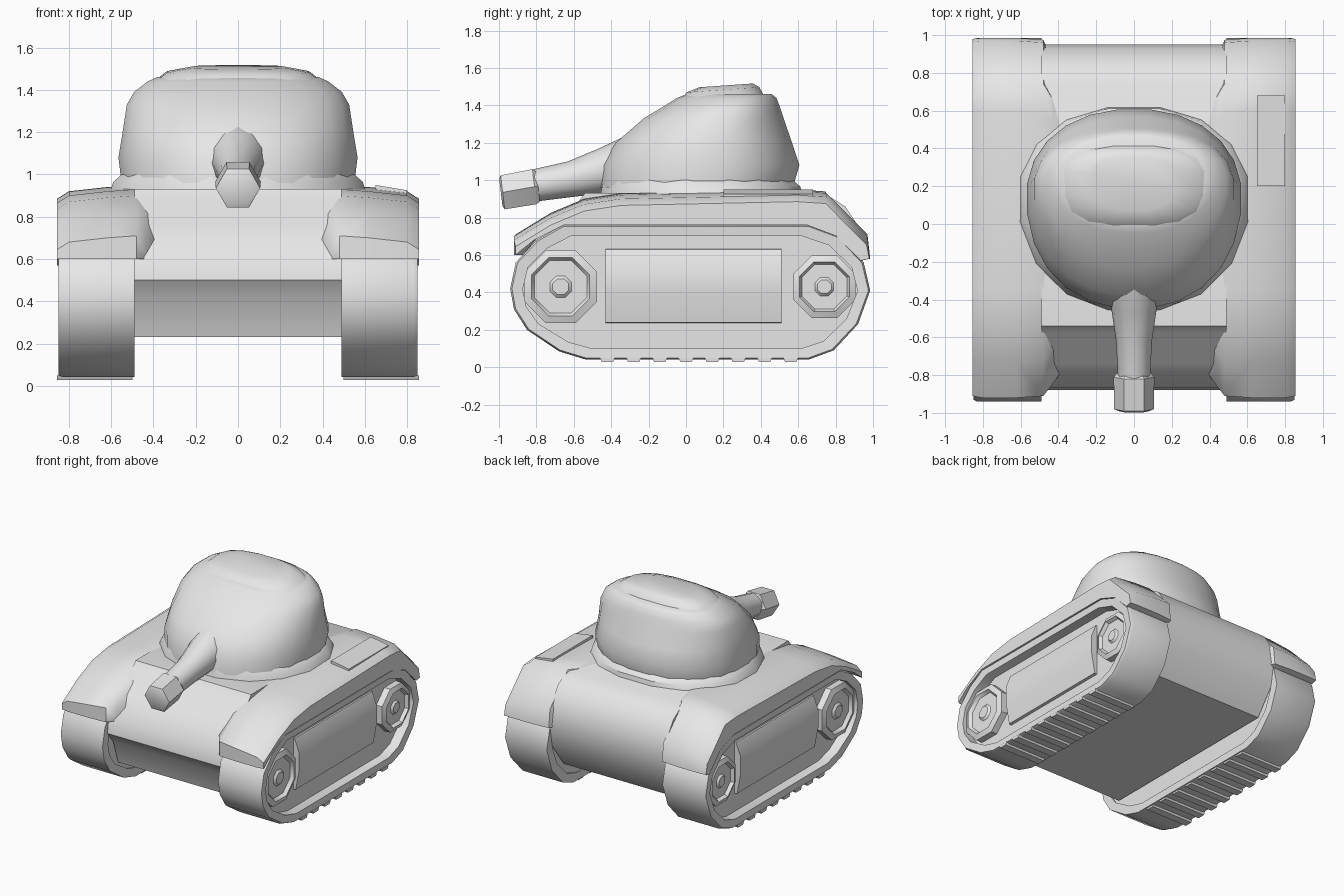
import bpy, bmesh, math

old = bpy.data.objects.get("Cube")
if old:
    bpy.data.objects.remove(old, do_unlink=True)

grey = bpy.data.materials.new("plain grey")
grey.use_nodes = True
grey.diffuse_color = (0.8, 0.8, 0.8, 1)
grey.node_tree.nodes["Principled BSDF"].inputs["Base Color"].default_value = (0.8, 0.8, 0.8, 1)


def loft(name, rings, mirror=False, angle=38, closed=False):
    """Skin a list of equal-length rings; cap the ends or join them in a loop."""
    bm = bmesh.new()
    rows = [[bm.verts.new(p) for p in ring] for ring in rings]
    pairs = list(zip(rows, rows[1:]))
    if closed:
        pairs.append((rows[-1], rows[0]))
    else:
        bm.faces.new(rows[0])
        bm.faces.new(rows[-1])
    for a, b in pairs:
        for i in range(len(a)):
            j = (i + 1) % len(a)
            bm.faces.new((a[i], a[j], b[j], b[i]))
    bmesh.ops.recalc_face_normals(bm, faces=bm.faces)
    mesh = bpy.data.meshes.new(name)
    bm.to_mesh(mesh)
    bm.free()
    mesh.materials.append(grey)
    ob = bpy.data.objects.new(name, mesh)
    bpy.context.collection.objects.link(ob)
    bpy.ops.object.select_all(action='DESELECT')
    ob.select_set(True)
    bpy.context.view_layer.objects.active = ob
    bpy.ops.object.shade_smooth_by_angle(angle=math.radians(angle))
    if mirror:
        ob.modifiers.new("Mirror", 'MIRROR')
    return ob


def side_ring(profile, x, sy=1.0, sz=1.0):
    """Place a (y, z) profile at x, scaled about the middle of the tracks."""
    return [(x, 0.02 + (y - 0.02) * sy, 0.4 + (z - 0.4) * sz) for y, z in profile]


# Hull tub
hull = [(-0.75, 0.23), (-0.81, 0.41), (-0.88, 0.5), (-0.865, 0.61), (-0.74, 0.76),
        (-0.58, 0.88), (-0.54, 0.93), (0.74, 0.93), (0.85, 0.86), (0.93, 0.74),
        (0.95, 0.6), (0.92, 0.42), (0.78, 0.23)]
loft("hull", [side_ring(hull, x) for x in (-0.49, 0.49)], angle=45)

# Fenders: sloped top, rounded outer edge, underside hugging the track
fender = [(-0.92, 0.6), (-0.92, 0.72), (-0.73, 0.835), (-0.55, 0.91), (-0.35, 0.94),
          (0.6, 0.96), (0.75, 0.95), (0.86, 0.84), (0.97, 0.73), (0.985, 0.58),
          (0.94, 0.57), (0.81, 0.7), (0.65, 0.76), (-0.66, 0.76), (-0.82, 0.68)]


def fender_ring(x, drop, front, rear):
    # shorten each end separately and lower only the upper side
    return [(x, y * (front if y < 0 else rear), z - (drop if 1 <= i <= 8 else 0))
            for i, (y, z) in enumerate(fender)]


loft("fender", [fender_ring(0.38, 0.03, 0.84, 0.8), fender_ring(0.43, 0.02, 0.92, 0.88),
                fender_ring(0.48, 0.01, 0.99, 0.99), fender_ring(0.62, 0.02, 1, 1),
                fender_ring(0.8, 0.04, 1, 1), fender_ring(0.855, 0.075, 0.99, 0.995)],
     mirror=True, angle=42)

# Track belt as a hollow band with a recessed core
track = [(-0.94, 0.42), (-0.91, 0.56), (-0.8, 0.68), (-0.66, 0.76), (0.66, 0.76),
         (0.82, 0.7), (0.95, 0.56), (0.985, 0.41), (0.92, 0.23), (0.79, 0.09),
         (0.66, 0.042), (-0.54, 0.042), (-0.68, 0.085), (-0.85, 0.2), (-0.92, 0.31)]
inner = dict(sy=0.93, sz=0.84)
loft("track_belt", [side_ring(track, 0.49), side_ring(track, 0.83),
                    side_ring(track, 0.85, 0.99, 0.98),
                    side_ring(track, 0.845, **inner), side_ring(track, 0.49, **inner)],
     mirror=True, closed=True)
loft("track_core", [side_ring(track, x, 0.94, 0.86) for x in (0.5, 0.77)], mirror=True)

# Shallow cleats under the belt
for k in range(8):
    y = -0.42 + k * 0.14
    loft(f"track_cleat_{k + 1}",
         [[(x, y - 0.04, 0.05), (x, y + 0.04, 0.05), (x, y + 0.03, 0.028), (x, y - 0.03, 0.028)]
          for x in (0.5, 0.855)], mirror=True)

# Bulged side panel between the wheels
panel = [(0.7, 0.65), (0.78, 0.63), (0.82, 0.53), (0.82, 0.4), (0.79, 0.24), (0.7, 0.22)]
loft("side_panel", [[(x, y, z) for x, z in panel] for y in (-0.43, 0.51)], mirror=True)


# Wheels with a shallow dished face
def wheel_ring(y, z, r, x):
    return [(x, y + r * math.cos(math.tau * (i + 0.5) / 8), z + r * math.sin(math.tau * (i + 0.5) / 8))
            for i in range(8)]


for name, y, r in (("front_wheel", -0.67, 0.21), ("rear_wheel", 0.74, 0.18)):
    loft(name, [wheel_ring(y, 0.43, k * r, x) for k, x in
                ((1, 0.7), (1, 0.82), (0.8, 0.835), (0.72, 0.81), (0.3, 0.81), (0.22, 0.825))],
         mirror=True)


# Turret built from stacked rounded outlines
def outline(z, half, front, back, n=24, power=0.92, tilt=0.0):
    widest = front + (back - front) * 0.56
    pts = []
    for i in range(n):
        t = math.tau * (i + 0.5) / n
        c, s = math.cos(t), math.sin(t)
        y = math.copysign(abs(s) ** power, s)
        y = widest + y * (back - widest if s > 0 else widest - front)
        pts.append((math.copysign(abs(c) ** power, c) * half, y, z + tilt * (y - widest)))
    return pts


loft("turret_ring", [outline(0.91, 0.62, -0.47, 0.63, 16),
                     outline(0.965, 0.6, -0.46, 0.62, 16),
                     outline(1.0, 0.56, -0.45, 0.58, 16)])
loft("turret", [outline(0.96, 0.555, -0.46, 0.575), outline(1.08, 0.57, -0.45, 0.61),
                outline(1.2, 0.55, -0.38, 0.57), outline(1.33, 0.53, -0.23, 0.525),
                outline(1.39, 0.495, -0.13, 0.505), outline(1.44, 0.43, -0.05, 0.485),
                outline(1.46, 0.385, 0.0, 0.46)], angle=50)
loft("turret_roof", [outline(1.44, 0.4, -0.03, 0.42, 16, 0.75, 0.05),
                     outline(1.485, 0.34, 0.0, 0.395, 16, 0.75, 0.07),
                     outline(1.508, 0.22, 0.07, 0.36, 16, 0.75, 0.07)])


# Gun: tapered fairing into a barrel, then a thicker six-sided muzzle
def gun_ring(y, z, r, n):
    return [(r * math.cos(math.tau * i / n), y - 0.12 * r * math.sin(math.tau * i / n),
             z + r * math.sin(math.tau * i / n)) for i in range(n)]


loft("gun_barrel", [gun_ring(-0.1, 1.12, 0.18, 12), gun_ring(-0.33, 1.08, 0.145, 12),
                    gun_ring(-0.45, 1.05, 0.12, 12), gun_ring(-0.62, 1.005, 0.095, 12),
                    gun_ring(-0.82, 0.97, 0.085, 12)], angle=50)
loft("muzzle", [gun_ring(-0.79, 0.965, 0.09, 6), gun_ring(-0.81, 0.965, 0.108, 6),
                gun_ring(-0.98, 0.935, 0.105, 6), gun_ring(-0.99, 0.935, 0.085, 6)])

# Thin stowage panel on the left rear fender
loft("fender_panel", [[(0.65, y, 0.9), (0.8, y, 0.88), (0.8, y, 0.925), (0.65, y, 0.95)]
                      for y in (0.2, 0.68)])
